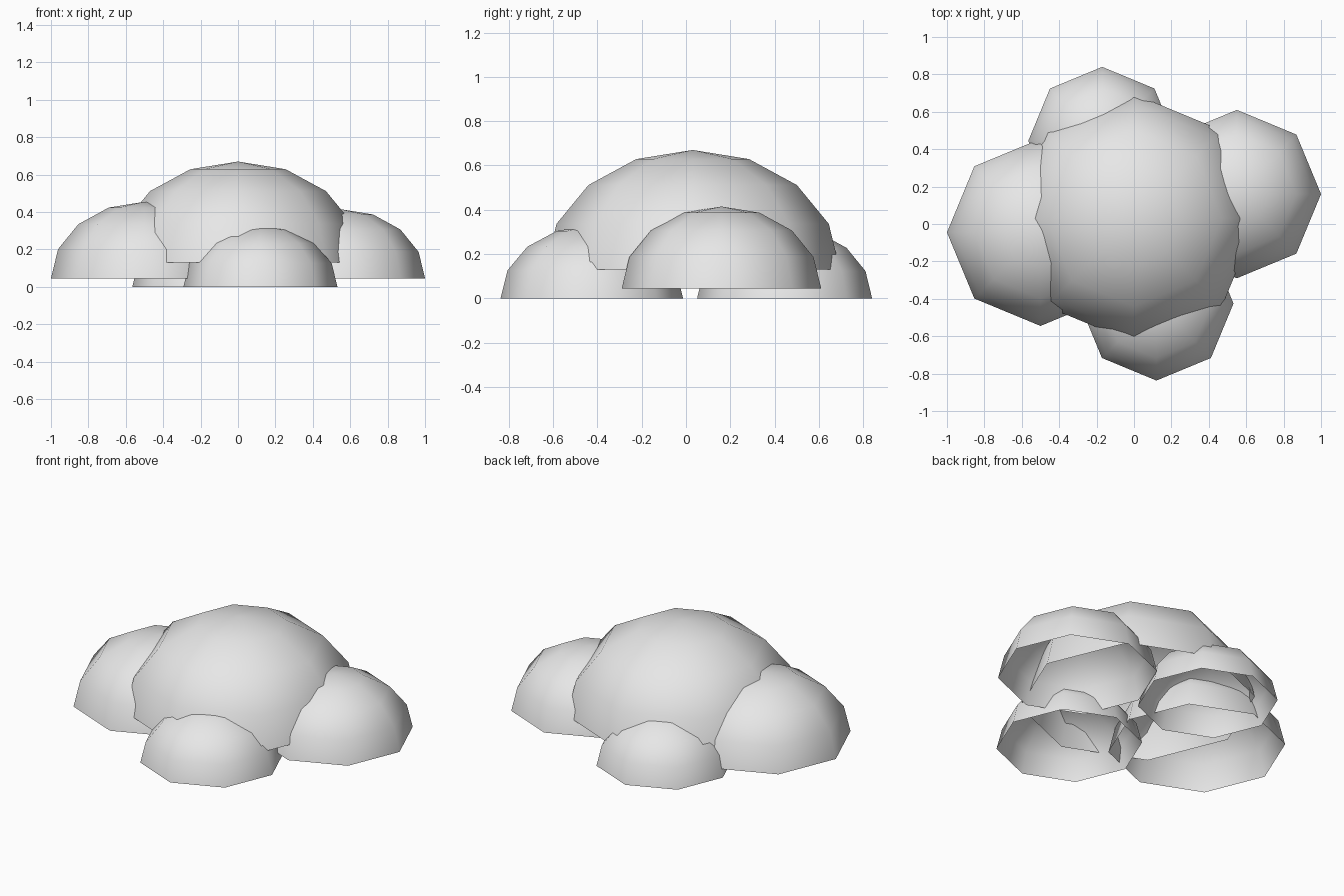
import bpy
import bmesh
from mathutils import Matrix

cube = bpy.data.objects.get("Cube")
if cube:
    bpy.data.objects.remove(cube, do_unlink=True)

# One pale grey for every puff
grey = bpy.data.materials.new("pale_grey")
grey.use_nodes = True
colour = (0.8, 0.8, 0.8, 1.0)
grey.diffuse_color = colour
grey.node_tree.nodes["Principled BSDF"].inputs["Base Color"].default_value = colour


def dome(name, x, y, base, radius, height):
    """Open-bottomed, flattened half sphere with eight sides."""
    bm = bmesh.new()
    bmesh.ops.create_uvsphere(bm, u_segments=8, v_segments=8, radius=1.0)
    lower = [v for v in bm.verts if v.co.z < -0.01]
    bmesh.ops.delete(bm, geom=lower, context="VERTS")
    bm.transform(Matrix.Diagonal((radius, radius, height, 1.0)))
    for face in bm.faces:
        face.smooth = True
    mesh = bpy.data.meshes.new(name)
    bm.to_mesh(mesh)
    bm.free()
    mesh.materials.append(grey)
    obj = bpy.data.objects.new(name, mesh)
    obj.location = (x, y, base)
    bpy.context.collection.objects.link(obj)
    return obj


# Large middle puff, raised above the rest
dome("middle_puff", 0.0, 0.03, 0.13, 0.665, 0.54)
# Side puffs
dome("left_puff", 0.55, 0.16, 0.045, 0.45, 0.37)
dome("right_puff", -0.5, -0.045, 0.045, 0.5, 0.41)
# Front and back puffs, resting on the ground
dome("front_puff", 0.12, -0.425, 0.0, 0.412, 0.33)
dome("back_puff", -0.17, 0.445, 0.0, 0.395, 0.323)
